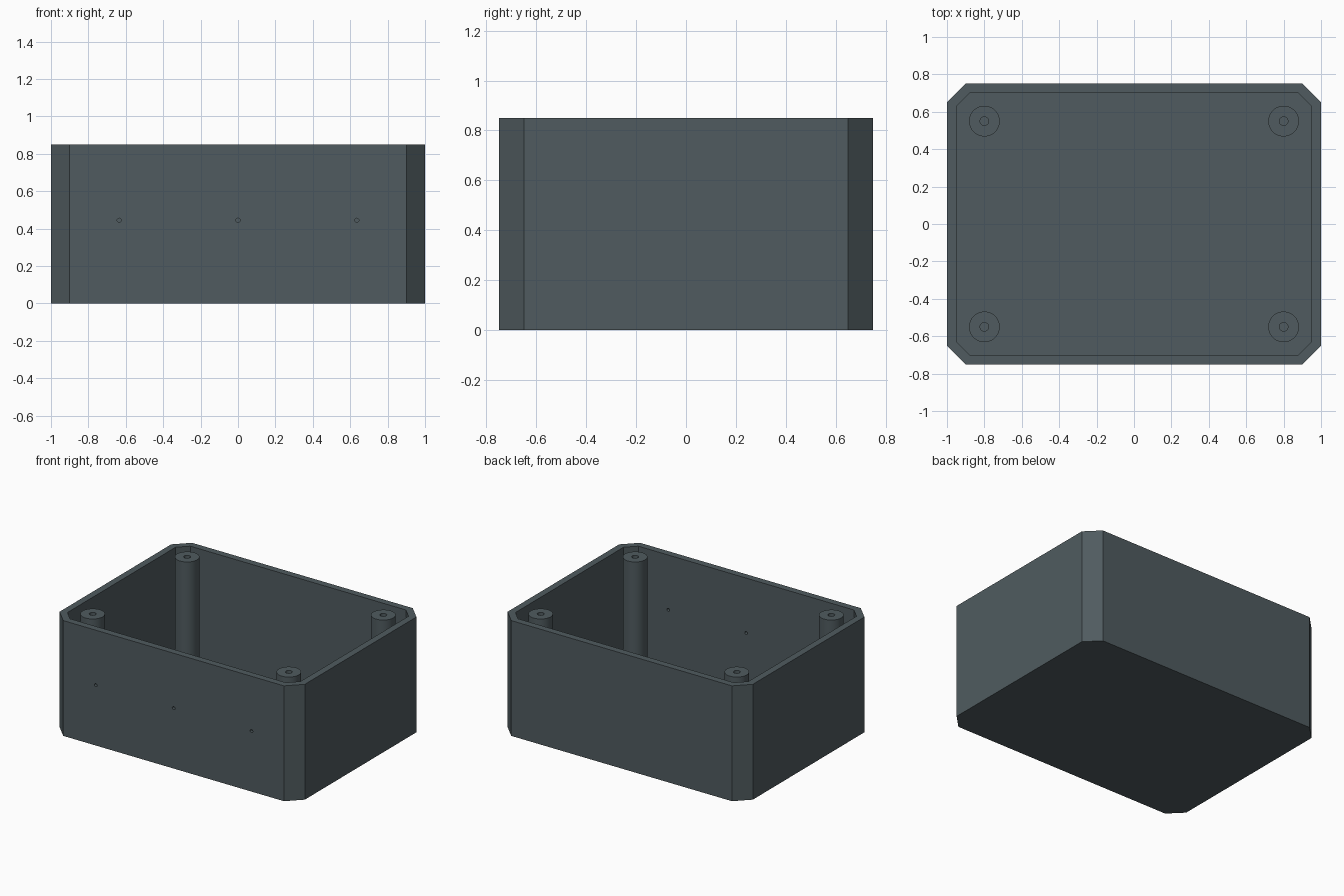
import bpy, bmesh, math

if "Cube" in bpy.data.objects:
    bpy.data.objects.remove(bpy.data.objects["Cube"])

HEIGHT, FLOOR, WALL = 0.85, 0.05, 0.05
HALF_X, HALF_Y, CHAMFER = 1.0, 0.75, 0.10

grey = bpy.data.materials.new("slate_grey")
grey.diffuse_color = (0.08, 0.105, 0.115, 1)
grey.use_nodes = True
grey.node_tree.nodes["Principled BSDF"].inputs["Base Color"].default_value = grey.diffuse_color


def finish(name, bm):
    bmesh.ops.recalc_face_normals(bm, faces=bm.faces)
    mesh = bpy.data.meshes.new(name)
    bm.to_mesh(mesh)
    bm.free()
    mesh.materials.append(grey)
    obj = bpy.data.objects.new(name, mesh)
    bpy.context.collection.objects.link(obj)
    return obj


def octagon(inset):
    """Rectangle with cut corners, offset inwards evenly."""
    a, b = HALF_X - inset, HALF_Y - inset
    c = CHAMFER - inset * (2 - math.sqrt(2))
    return [(a, -b + c), (a, b - c), (a - c, b), (-a + c, b),
            (-a, b - c), (-a, -b + c), (-a + c, -b), (a - c, -b)]


def circle(x, y, r, n):
    return [(x + r * math.cos(2 * math.pi * i / n),
             y + r * math.sin(2 * math.pi * i / n)) for i in range(n)]


def skin(name, loops):
    """Join a list of (outline, z) loops and cap the first and last."""
    bm = bmesh.new()
    rings = [[bm.verts.new((x, y, z)) for x, y in pts] for pts, z in loops]
    for lo, hi in zip(rings, rings[1:]):
        for i in range(len(lo)):
            j = (i + 1) % len(lo)
            bm.faces.new((lo[i], lo[j], hi[j], hi[i]))
    bm.faces.new(rings[0])
    bm.faces.new(rings[-1])
    return finish(name, bm)


def smooth(obj):
    bpy.ops.object.select_all(action='DESELECT')
    obj.select_set(True)
    bpy.context.view_layer.objects.active = obj
    bpy.ops.object.shade_smooth_by_angle(angle=math.radians(30))


# Open box: outside wall, rim, inside wall and floor
box = skin("enclosure_box", [(octagon(0), 0), (octagon(0), HEIGHT),
                             (octagon(WALL), HEIGHT), (octagon(WALL), FLOOR)])

# Three small holes through the front wall
for x in (-0.635, 0, 0.635):
    bpy.ops.mesh.primitive_cylinder_add(
        vertices=24, radius=0.011, depth=0.15,
        location=(x, -HALF_Y + WALL / 2, 0.445), rotation=(math.pi / 2, 0, 0))
    cutter = bpy.context.object
    cutter.name = "hole_cutter"
    cutter.hide_render = True
    cutter.data.materials.append(grey)
    mod = box.modifiers.new("front_hole", 'BOOLEAN')
    mod.operation, mod.solver, mod.object = 'DIFFERENCE', 'EXACT', cutter
    bpy.context.view_layer.objects.active = box
    bpy.ops.object.modifier_apply(modifier=mod.name)
    bpy.data.objects.remove(cutter)
smooth(box)

# Corner screw posts with blind bores
for sx in (-1, 1):
    for sy in (-1, 1):
        x, y, n = sx * 0.80, sy * 0.55, 48
        outer, bore = circle(x, y, 0.082, n), circle(x, y, 0.023, n)
        smooth(skin("screw_post", [(outer, FLOOR), (outer, HEIGHT),
                                   (bore, HEIGHT), (bore, FLOOR + 0.01)]))
